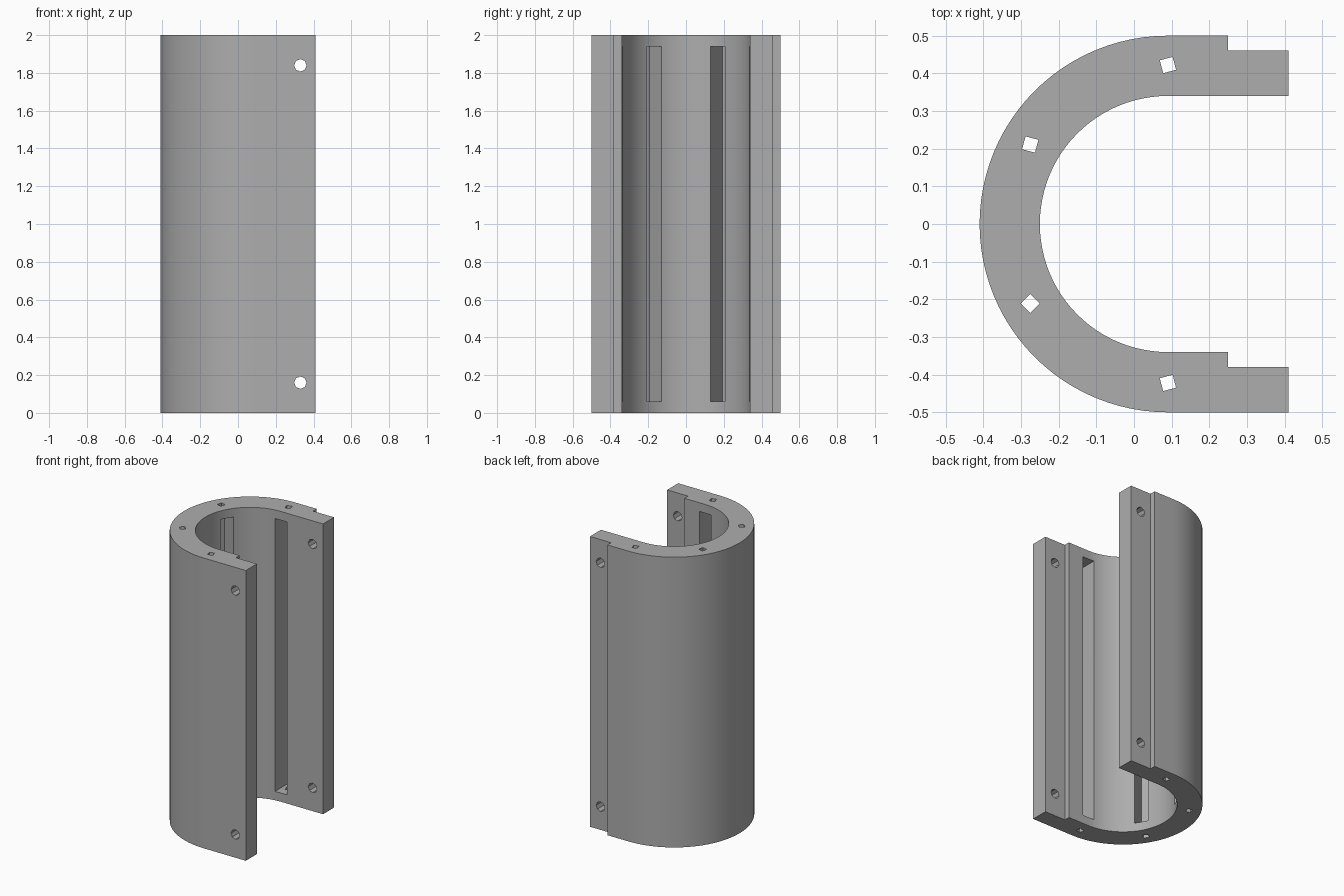
import bpy
import bmesh
from math import cos, sin, pi, radians
from mathutils import Matrix, Vector

HEIGHT = 2.0
CX = 0.09            # centre of the half-round bore
OUTER, INNER = 0.5, 0.34
END, STEP = 0.41, 0.25
LIP = 0.04           # depth of the lap-joint rebates
SEGS = 48

cube = bpy.data.objects.get("Cube")
if cube:
    bpy.data.objects.remove(cube, do_unlink=True)

grey = bpy.data.materials.new("plain grey")
grey.use_nodes = True
colour = (0.42, 0.42, 0.42, 1)
grey.diffuse_color = colour
grey.node_tree.nodes["Principled BSDF"].inputs["Base Color"].default_value = colour


def make_object(name, bm):
    bmesh.ops.recalc_face_normals(bm, faces=bm.faces)
    mesh = bpy.data.meshes.new(name)
    bm.to_mesh(mesh)
    bm.free()
    mesh.materials.append(grey)
    obj = bpy.data.objects.new(name, mesh)
    bpy.context.collection.objects.link(obj)
    return obj


def arc(radius):
    angles = [pi / 2 + pi * i / SEGS for i in range(SEGS + 1)]
    return [(CX + radius * cos(a), radius * sin(a)) for a in angles]


def add_prism(bm, sides, radius, depth, matrix):
    bmesh.ops.create_cone(bm, cap_ends=True, segments=sides, radius1=radius,
                          radius2=radius, depth=depth, matrix=matrix)


# Half shell: U-shaped profile with an outer rebate on one leg, inner on the other
profile = [(END, OUTER - LIP), (STEP, OUTER - LIP), (STEP, OUTER)]
profile += arc(OUTER)
profile += [(END, -OUTER), (END, -INNER - LIP), (STEP, -INNER - LIP), (STEP, -INNER)]
profile += arc(INNER)[::-1]
profile += [(END, INNER)]

bm = bmesh.new()
base = bm.faces.new([bm.verts.new((x, y, 0)) for x, y in profile])
top = bmesh.ops.extrude_face_region(bm, geom=[base])["geom"]
bmesh.ops.translate(bm, vec=(0, 0, HEIGHT),
                    verts=[v for v in top if isinstance(v, bmesh.types.BMVert)])
shell = make_object("half_shell", bm)

# Cutters: bar slots in the bore, end holes above them, bolt holes in the legs
slots, end_holes, bolt_holes = bmesh.new(), bmesh.new(), bmesh.new()
slot_in, slot_out = 0.28, 0.467
for degrees in (90, 150, 210, 270):
    turn = Matrix.Translation((CX, 0, HEIGHT / 2)) @ Matrix.Rotation(radians(degrees), 4, "Z")
    box = Matrix.Translation(((slot_in + slot_out) / 2, 0, 0))
    size = Matrix.Diagonal(Vector((slot_out - slot_in, 0.09, 1.88, 1)))
    bmesh.ops.create_cube(slots, size=1, matrix=turn @ box @ size)
    hole = Matrix.Translation((0.422, 0, 0)) @ Matrix.Rotation(radians(60), 4, "Z")
    add_prism(end_holes, 4, 0.025, HEIGHT + 0.2, turn @ hole)
for z in (0.16, 1.84):
    add_prism(bolt_holes, 8, 0.033, 1.4,
              Matrix.Translation((0.33, 0, z)) @ Matrix.Rotation(pi / 2, 4, "X"))

bpy.context.view_layer.objects.active = shell
shell.select_set(True)
for name, cut in (("slot_cutter", slots), ("end_hole_cutter", end_holes),
                  ("bolt_hole_cutter", bolt_holes)):
    cutter = make_object(name, cut)
    cutter.hide_render = True
    mod = shell.modifiers.new(name, "BOOLEAN")
    mod.operation = "DIFFERENCE"
    mod.solver = "EXACT"
    mod.object = cutter
    bpy.ops.object.modifier_apply(modifier=mod.name)
    bpy.data.objects.remove(cutter, do_unlink=True)

bpy.ops.object.shade_smooth_by_angle(angle=radians(30))
